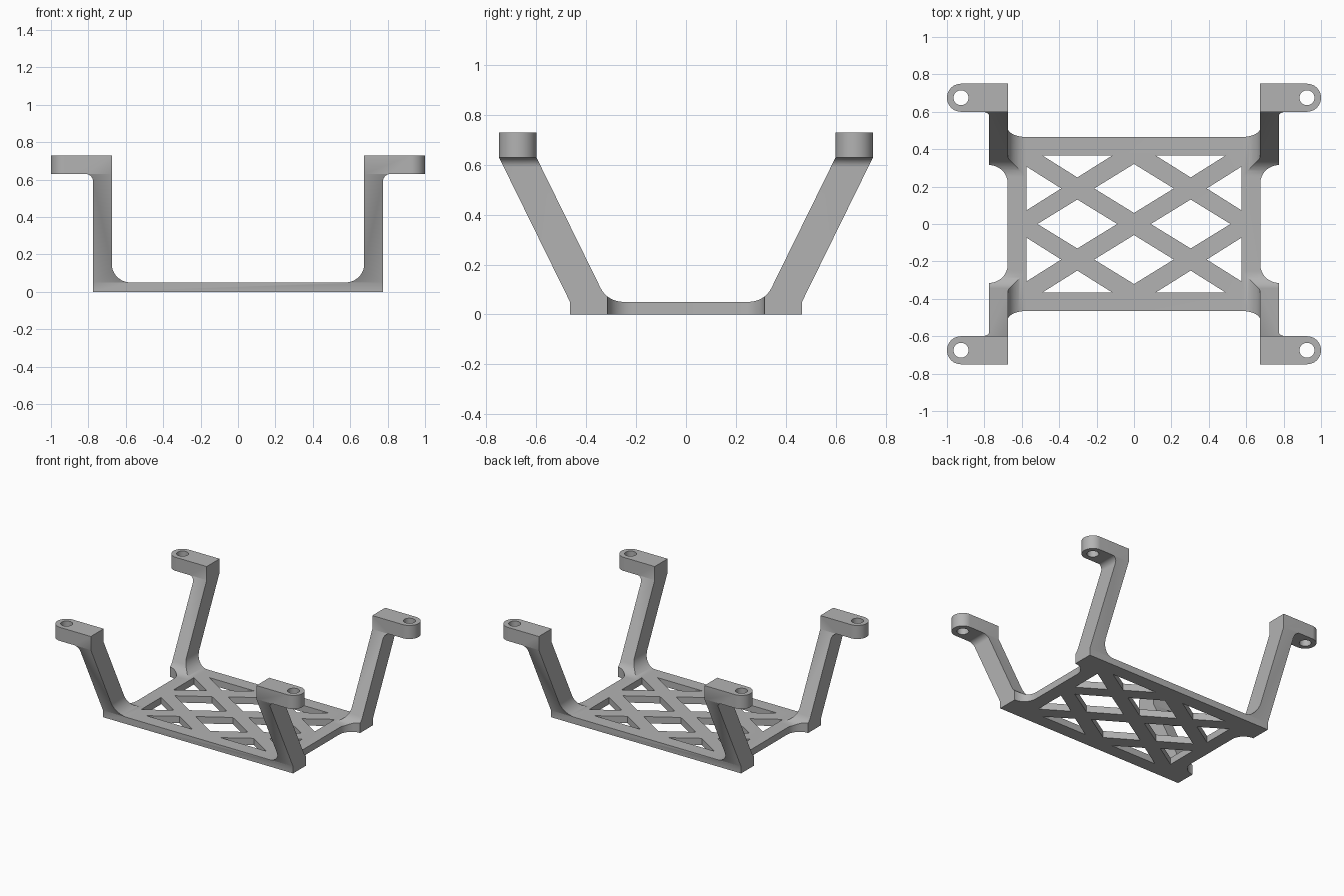
import bpy, bmesh
from math import sin, cos, radians, tau

if "Cube" in bpy.data.objects:
    bpy.data.objects.remove(bpy.data.objects["Cube"], do_unlink=True)

grey = bpy.data.materials.new("plain_grey")
grey.use_nodes = True
GREY = (0.45, 0.45, 0.45, 1)
grey.diffuse_color = GREY
grey.node_tree.nodes["Principled BSDF"].inputs["Base Color"].default_value = GREY


def arc(cx, cy, r, start, end, n=14):
    angles = [radians(start + (end - start) * i / n) for i in range(n + 1)]
    return [(cx + r * cos(a), cy + r * sin(a)) for a in angles]


def mirrored(half, axis=0):
    """Close a half outline with its mirror image."""
    if axis == 0:
        return half + [(-u, v) for u, v in reversed(half)]
    return [(u, -v) for u, v in reversed(half)] + half


def prisms(name, outlines, axis, low, high):
    """Extrude flat outlines along an axis into one mesh object."""
    place = {"x": lambda u, v, w: (w, u, v),
             "y": lambda u, v, w: (u, w, v),
             "z": lambda u, v, w: (u, v, w)}[axis]
    bm = bmesh.new()
    for pts in outlines:
        face = bm.faces.new([bm.verts.new(place(u, v, low)) for u, v in pts])
        new = bmesh.ops.extrude_face_region(bm, geom=[face])["geom"]
        verts = [g for g in new if isinstance(g, bmesh.types.BMVert)]
        bmesh.ops.translate(bm, verts=verts, vec=place(0, 0, high - low))
    bmesh.ops.recalc_face_normals(bm, faces=bm.faces)
    mesh = bpy.data.meshes.new(name)
    bm.to_mesh(mesh)
    bm.free()
    mesh.materials.append(grey)
    obj = bpy.data.objects.new(name, mesh)
    bpy.context.collection.objects.link(obj)
    return obj


def carve(obj, cutter, operation):
    mod = obj.modifiers.new(operation.title(), "BOOLEAN")
    mod.operation, mod.solver, mod.object = operation, "EXACT", cutter
    bpy.context.view_layer.objects.active = obj
    bpy.ops.object.modifier_apply(modifier=mod.name)
    bpy.data.objects.remove(cutter, do_unlink=True)


# Front profile: floor plate, upright legs and outward mounting tabs
front = mirrored([(0.775, 0)] + arc(0.815, 0.59, 0.04, 180, 90)
                 + [(1.05, 0.63), (1.05, 0.73), (0.675, 0.73)]
                 + arc(0.575, 0.15, 0.1, 0, -90))

# Side profile: legs splayed outward, filleted into the floor
side = mirrored([(0.465, -0.1), (0.465, 0.05), (0.75, 0.63), (0.75, 0.8),
                 (0.6, 0.8), (0.6, 0.63)]
                + arc(0.253, 0.1505, 0.1, -26.1, -90))

# Plan outline: recessed sides and rounded tab ends
quarter = (arc(0.775, 0.215, 0.1, 180, 90)
           + [(0.85, 0.315), (0.85, 0.55), (0.925, 0.55)]
           + arc(0.925, 0.675, 0.075, -90, 90, 28) + [(0.925, 0.8)])
plan = mirrored(mirrored(quarter, axis=1))

bracket = prisms("mounting_bracket", [front], "y", -0.9, 0.9)
carve(bracket, prisms("side_shape", [side], "x", -1.2, 1.2), "INTERSECT")
carve(bracket, prisms("plan_shape", [plan], "z", -0.2, 0.9), "INTERSECT")

# Lattice openings and screw holes
A, B = 0.213, 0.131


def diamond(cx, cy):
    return [(cx - A, cy), (cx, cy - B), (cx + A, cy), (cx, cy + B)]


openings = []
for s in (-1, 1):
    openings += [diamond(0.303 * s, 0), diamond(0, 0.19 * s)]
    for t in (-1, 1):
        openings.append([(s * 0.115, t * 0.367), (s * 0.491, t * 0.367),
                         (s * 0.303, t * 0.249)])
        openings.append([(s * 0.575, t * 0.073), (s * 0.575, t * 0.307),
                         (s * 0.389, t * 0.19)])
        openings.append(arc(s * 0.925, t * 0.675, 0.04, 0, 348.75, 31))
carve(bracket, prisms("openings", openings, "z", -0.2, 0.9), "DIFFERENCE")

# Smooth the fillets while keeping edges crisp
bpy.ops.object.select_all(action="DESELECT")
bracket.select_set(True)
bpy.context.view_layer.objects.active = bracket
bpy.ops.object.shade_smooth_by_angle(angle=radians(30))
